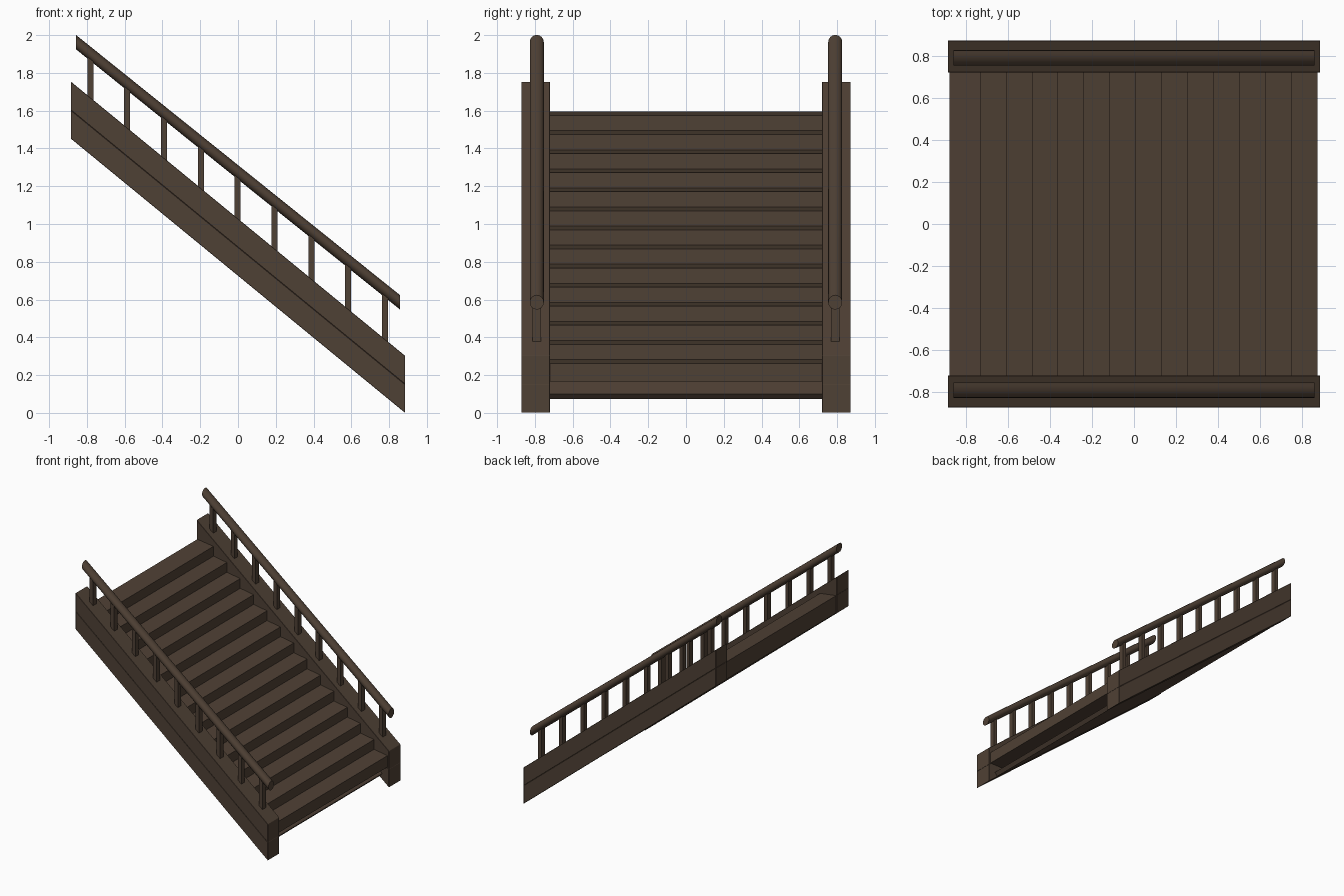
import bpy, bmesh, math

if "Cube" in bpy.data.objects:
    bpy.data.objects.remove(bpy.data.objects["Cube"])

wood = bpy.data.materials.new("dark_brown_wood")
wood.diffuse_color = (0.078, 0.052, 0.035, 1)
wood.use_nodes = True
wood.node_tree.nodes["Principled BSDF"].inputs["Base Color"].default_value = wood.diffuse_color


def extrude_profile(name, pts, y0, y1, bevel=0.0):
    """Extrude an x/z outline along y."""
    bm = bmesh.new()
    face = bm.faces.new([bm.verts.new((x, y0, z)) for x, z in pts])
    new = bmesh.ops.extrude_face_region(bm, geom=[face])["geom"]
    bmesh.ops.translate(bm, vec=(0, y1 - y0, 0),
                        verts=[v for v in new if isinstance(v, bmesh.types.BMVert)])
    bmesh.ops.recalc_face_normals(bm, faces=bm.faces)
    if bevel:
        bmesh.ops.bevel(bm, geom=bm.edges[:], offset=bevel, segments=1, affect='EDGES')
    return finish(name, bm)


def finish(name, bm):
    me = bpy.data.meshes.new(name)
    bm.to_mesh(me)
    bm.free()
    me.materials.append(wood)
    ob = bpy.data.objects.new(name, me)
    bpy.context.collection.objects.link(ob)
    return ob


HALF = 0.885          # half length of the flight
DROP = 1.452          # fall of the stringer from end to end


def stringer_z(x):
    """Height of the stringer's lower edge at x."""
    return DROP * (HALF - x) / (2 * HALF)


def rail_z(x):
    """Height of the handrail centre at x."""
    return 1.274 - 0.803 * x


# Stepped body: fourteen slightly sloping treads on a sloping base slab,
# whose lower end is cut square behind the last riser
RUN, RISE, STEPS, TILT = 0.1232, 0.101, 14, 0.02
outline = [(-0.878, stringer_z(-0.878) + 0.004)]
for i in range(STEPS):
    nose = -0.73 + RUN * i
    top = 1.595 - RISE * i
    outline.append((max(nose - RUN, -0.878) if i else -0.878, top))
    outline.append((nose, top - TILT))
outline += [(nose, 0.167), (0.745, 0.167), (0.825, 0.101),
            (0.80, stringer_z(0.80) + 0.004)]
extrude_profile("steps", outline, -0.73, 0.73)

for side, s in (("front", -1), ("back", 1)):
    # Side stringer made of two stacked planks
    for part, lo, hi in (("lower", 0.0, 0.151), ("upper", 0.151, 0.302)):
        pts = [(-HALF, stringer_z(-HALF) + lo), (HALF, lo),
               (HALF, hi), (-HALF, stringer_z(-HALF) + hi)]
        ya, yb = sorted((s * 0.72, s * 0.872))
        extrude_profile(f"{side}_stringer_{part}", pts, ya, yb, 0.002)

    # Handrail: round section with plumb-cut ends
    bm = bmesh.new()
    n = 16
    rings = []
    for x in (-0.858, 0.858):
        rings.append([bm.verts.new((x, s * 0.79 + 0.037 * math.cos(2 * math.pi * k / n),
                                    rail_z(x) + 0.038 * math.sin(2 * math.pi * k / n)))
                      for k in range(n)])
    for k in range(n):
        j = (k + 1) % n
        bm.faces.new((rings[0][k], rings[0][j], rings[1][j], rings[1][k])).smooth = True
    for r in rings:
        cap = bm.faces.new(r)
        for e in cap.edges:
            e.smooth = False
    bmesh.ops.recalc_face_normals(bm, faces=bm.faces)
    finish(f"{side}_handrail", bm)

    # Balusters between stringer and handrail
    for i in range(9):
        x = -0.782 + 0.195 * i
        w = 0.016
        pts = [(x - w, stringer_z(x - w) + 0.28), (x + w, stringer_z(x + w) + 0.28),
               (x + w, rail_z(x + w)), (x - w, rail_z(x - w))]
        extrude_profile(f"{side}_baluster_{i + 1}", pts, s * 0.79 - 0.022, s * 0.79 + 0.022)
